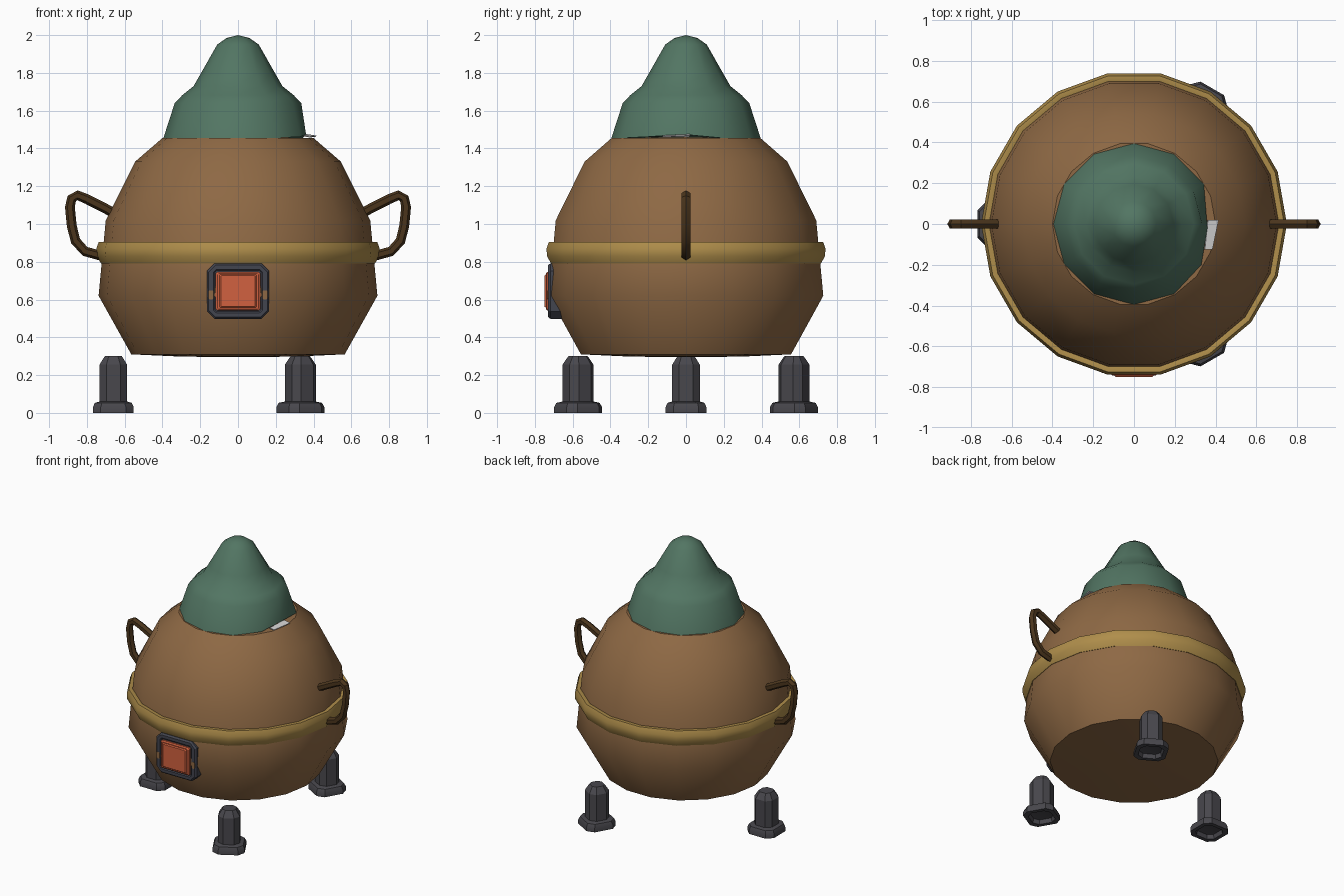
import bpy, bmesh
from math import sin, cos, pi, radians
from mathutils import Vector, Matrix

cube = bpy.data.objects.get("Cube")
if cube:
    bpy.data.objects.remove(cube, do_unlink=True)


def material(name, r, g, b):
    m = bpy.data.materials.new(name)
    m.use_nodes = True
    m.diffuse_color = (r, g, b, 1)
    shader = m.node_tree.nodes["Principled BSDF"]
    shader.inputs["Base Color"].default_value = (r, g, b, 1)
    shader.inputs["Roughness"].default_value = 0.8
    return m


brown = material("clay brown", 0.27, 0.14, 0.058)
green = material("moss green", 0.085, 0.18, 0.125)
gold = material("brass gold", 0.43, 0.27, 0.07)
dark_brown = material("dark wood", 0.07, 0.036, 0.012)
iron = material("iron grey", 0.065, 0.063, 0.073)
slate = material("slate frame", 0.055, 0.058, 0.078)
orange = material("glowing orange", 0.64, 0.12, 0.05)
white = material("pale chip", 0.65, 0.65, 0.65)


def skin(name, rings, mat, caps=True, matrix=None, angle=40):
    """Join a list of equal point rings into one surface."""
    bm = bmesh.new()
    loops = [[bm.verts.new(p) for p in ring] for ring in rings]
    n = len(loops[0])
    for a, b in zip(loops, loops[1:]):
        for i in range(n):
            j = (i + 1) % n
            bm.faces.new((a[i], a[j], b[j], b[i]))
    if caps:
        bm.faces.new(loops[0][::-1])
        bm.faces.new(loops[-1])
    bmesh.ops.remove_doubles(bm, verts=bm.verts, dist=0.0005)
    bmesh.ops.recalc_face_normals(bm, faces=bm.faces)
    mesh = bpy.data.meshes.new(name)
    bm.to_mesh(mesh)
    bm.free()
    if matrix:
        mesh.transform(matrix)
    mesh.materials.append(mat)
    obj = bpy.data.objects.new(name, mesh)
    bpy.context.collection.objects.link(obj)
    bpy.ops.object.select_all(action='DESELECT')
    obj.select_set(True)
    bpy.context.view_layer.objects.active = obj
    bpy.ops.object.shade_smooth_by_angle(angle=radians(angle))
    return obj


def circle(r, z, n):
    return [Vector((r * cos(2 * pi * i / n), r * sin(2 * pi * i / n), z)) for i in range(n)]


def lathe(profile, n):
    return [circle(r, z, n) for r, z in profile]


def cut_rect(hx, hy, cut, z):
    """Rectangle with cut corners."""
    x, y = hx - cut, hy - cut
    pts = [(hx, -y), (hx, y), (x, hy), (-x, hy), (-hx, y), (-hx, -y), (-x, -hy), (x, -hy)]
    return [Vector((a, b, z)) for a, b in pts]


# Rounded pot body
skin("body", lathe([(0, 0.295), (0.3, 0.298), (0.565, 0.31), (0.738, 0.62), (0.722, 0.79),
                    (0.70, 1.02), (0.545, 1.33), (0.40, 1.455), (0, 1.46)], 18), brown, caps=False)

# Metal band around the middle
skin("waist_band", lathe([(0.69, 0.79), (0.725, 0.79), (0.747, 0.83), (0.75, 0.87), (0.737, 0.905),
                          (0.705, 0.905), (0.69, 0.895), (0.69, 0.79)], 18), gold, caps=False)

# Pointed cap with a dented brim on the left side
cap_rings = lathe([(0, 1.457), (0.395, 1.455), (0.335, 1.64), (0.295, 1.682), (0.235, 1.73),
                   (0.195, 1.80), (0.11, 1.95), (0.06, 1.985), (0, 2.0)], 12)
cap_rings[1][0] = Vector((0.36, -0.02, 1.475))
cap_rings[1][11] = Vector((0.33, -0.2, 1.462))
skin("pointed_cap", cap_rings, green, caps=False, angle=50)

# Pale chip below the dented brim
chip = [Vector(p) for p in ((0.36, 0.02, 1.47), (0.412, 0.02, 1.462),
                            (0.382, -0.125, 1.458), (0.345, -0.125, 1.463))]
skin("brim_chip", [chip, [p + Vector((0.003, 0, 0.006)) for p in chip]], white)


# Side handles: hexagonal tubes bent in the xz plane
path = [Vector((x, 0, z)) for x, z in [(0.64, 1.05), (0.80, 1.132), (0.85, 1.152), (0.88, 1.135),
                                       (0.89, 1.09), (0.88, 0.99), (0.86, 0.91), (0.81, 0.855),
                                       (0.70, 0.825)]]
for side, label in ((1, "left"), (-1, "right")):
    rings = []
    for i, p in enumerate(path):
        t = (path[min(i + 1, len(path) - 1)] - path[max(i - 1, 0)]).normalized()
        normal = t.cross(Vector((0, 1, 0)))
        ring = [p + 0.026 * (cos(k * pi / 3) * normal + Vector((0, sin(k * pi / 3), 0)))
                for k in range(6)]
        rings.append([Vector((v.x * side, v.y, v.z)) for v in ring])
    skin(label + "_handle", rings, dark_brown)

# Three legs with flared feet, hollow underneath
leg_profile = [(0.05, 0.02, 0.035), (0.072, 0.03, 0.03), (0.08, 0.035, 0), (0.108, 0.041, 0),
               (0.108, 0.041, 0.03), (0.098, 0.038, 0.053), (0.073, 0.036, 0.06),
               (0.073, 0.036, 0.255), (0.052, 0.025, 0.29), (0.045, 0.022, 0.30)]
for angle, label in ((180, "right"), (60, "back_left"), (-60, "front_left")):
    place = Matrix.Rotation(radians(angle), 4, 'Z') @ Matrix.Translation((0.66, 0, 0))
    skin(label + "_leg", [cut_rect(h, h, c, z) for h, c, z in leg_profile], iron,
         matrix=place, angle=30)

# Front panel: local z points out of the front
front = Matrix.Translation((0, -0.66, 0.645)) @ Matrix.Rotation(pi / 2, 4, 'X')
skin("panel_frame", [cut_rect(*r) for r in [
    (0.165, 0.147, 0.04, -0.03), (0.165, 0.147, 0.04, 0.058), (0.155, 0.137, 0.035, 0.07),
    (0.13, 0.115, 0.015, 0.07), (0.122, 0.108, 0.01, 0.062)]], slate, matrix=front, angle=30)
skin("panel_button", [cut_rect(*r) for r in [
    (0.118, 0.102, 0.008, 0.05), (0.118, 0.102, 0.008, 0.075), (0.108, 0.094, 0.006, 0.082),
    (0.098, 0.088, 0.004, 0.082), (0.09, 0.082, 0.003, 0.09)]], orange, matrix=front, angle=20)

# Small worn tabs on the frame sides
for side, label in ((1, "left"), (-1, "right")):
    shift = Matrix.Translation((side * 0.143, -0.02, 0))
    skin(label + "_frame_tab", [cut_rect(0.013, 0.024, 0.006, z) for z in (0.067, 0.072)],
         brown, matrix=front @ shift)
